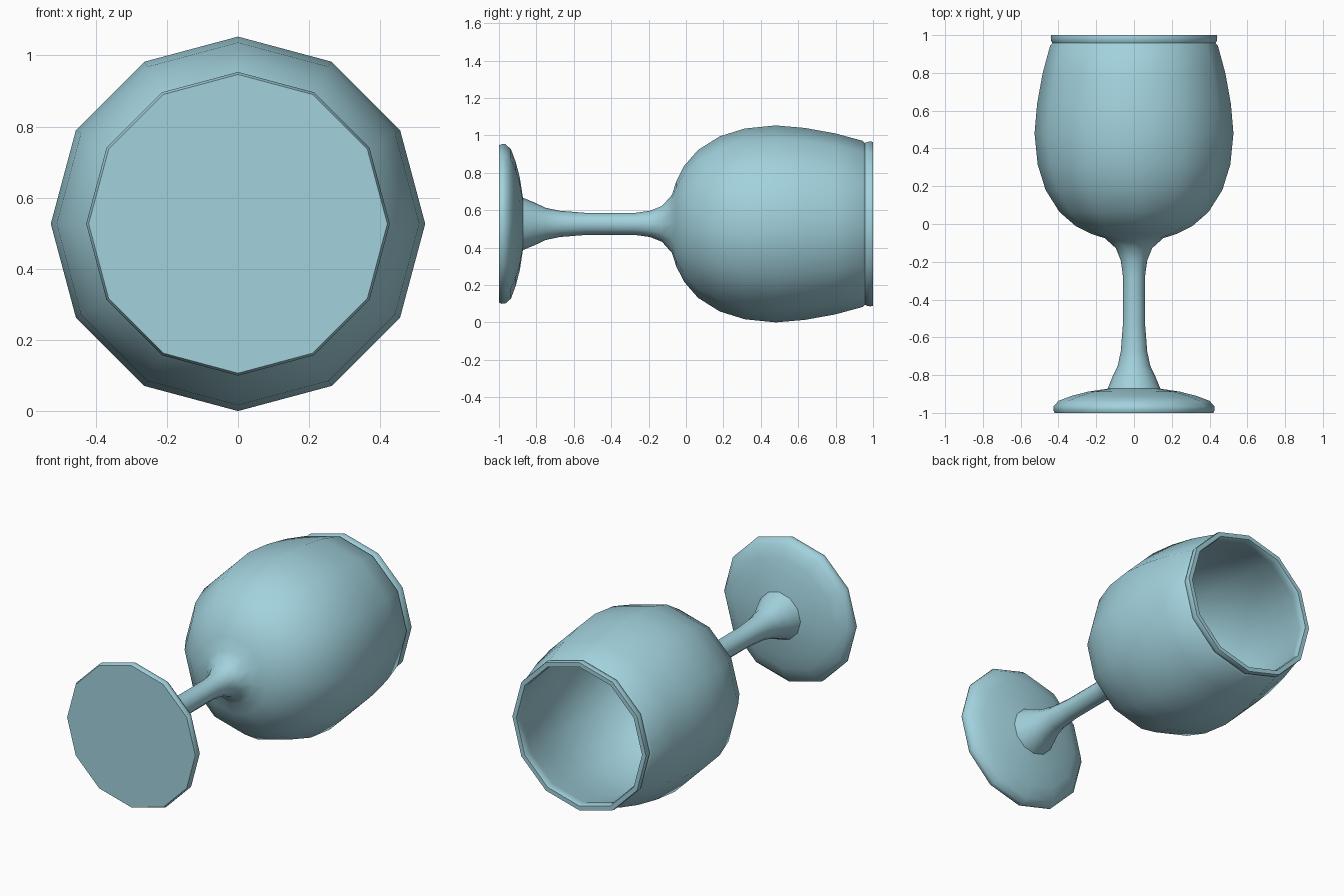
import bpy, bmesh, math

if "Cube" in bpy.data.objects:
    bpy.data.objects.remove(bpy.data.objects["Cube"])

SIDES = 12
AXIS_Z = 0.5265

# profile pairs: (position along y, radius)
foot = [(-1.0, 0.0), (-1.0, 0.395), (-1.0, 0.42), (-0.985, 0.427), (-0.966, 0.426), (-0.936, 0.40),
        (-0.91, 0.33), (-0.888, 0.245), (-0.872, 0.14)]
stem = [(-0.807, 0.113), (-0.75, 0.086), (-0.674, 0.07), (-0.535, 0.059),
        (-0.273, 0.059), (-0.193, 0.07), (-0.128, 0.096), (-0.075, 0.155)]
bowl = [(-0.053, 0.225), (-0.01, 0.31), (0.064, 0.395), (0.18, 0.468),
        (0.315, 0.51), (0.48, 0.5265), (0.636, 0.513), (0.797, 0.484), (0.945, 0.444)]
rim = [(0.957, 0.432), (0.968, 0.438), (0.985, 0.441), (1.0, 0.438), (1.0, 0.412), (0.985, 0.406)]
inside = [(0.945, 0.414), (0.797, 0.454), (0.636, 0.483), (0.48, 0.4965), (0.315, 0.48),
          (0.18, 0.438), (0.075, 0.37), (0.015, 0.29), (-0.02, 0.2), (-0.035, 0.1), (-0.038, 0.0)]


def lathe(name, profile):
    """Revolve a profile about the horizontal y axis."""
    bm = bmesh.new()
    rings = []
    for y, r in profile:
        if r == 0:
            rings.append([bm.verts.new((0, y, AXIS_Z))] * SIDES)
            continue
        ring = []
        for i in range(SIDES):
            a = 2 * math.pi * i / SIDES
            ring.append(bm.verts.new((r * math.cos(a), y, AXIS_Z + r * math.sin(a))))
        rings.append(ring)
    for a, b in zip(rings, rings[1:]):
        for i in range(SIDES):
            j = (i + 1) % SIDES
            corners = [a[i], a[j], b[j], b[i]]
            bm.faces.new(list(dict.fromkeys(corners)))
    bmesh.ops.recalc_face_normals(bm, faces=bm.faces)
    mesh = bpy.data.meshes.new(name)
    bm.to_mesh(mesh)
    bm.free()
    obj = bpy.data.objects.new(name, mesh)
    bpy.context.collection.objects.link(obj)
    return obj


# one continuous glass: foot, stem, bowl, beaded rim and hollow inside
goblet = lathe("goblet", foot + stem + bowl + rim + inside)
bpy.context.view_layer.objects.active = goblet
goblet.select_set(True)
bpy.ops.object.shade_smooth_by_angle(angle=math.radians(55))

# pale blue glass
mat = bpy.data.materials.new("pale_blue_glass")
mat.diffuse_color = (0.36, 0.64, 0.72, 1)
mat.use_nodes = True
mat.node_tree.nodes["Principled BSDF"].inputs["Base Color"].default_value = mat.diffuse_color
goblet.data.materials.append(mat)
